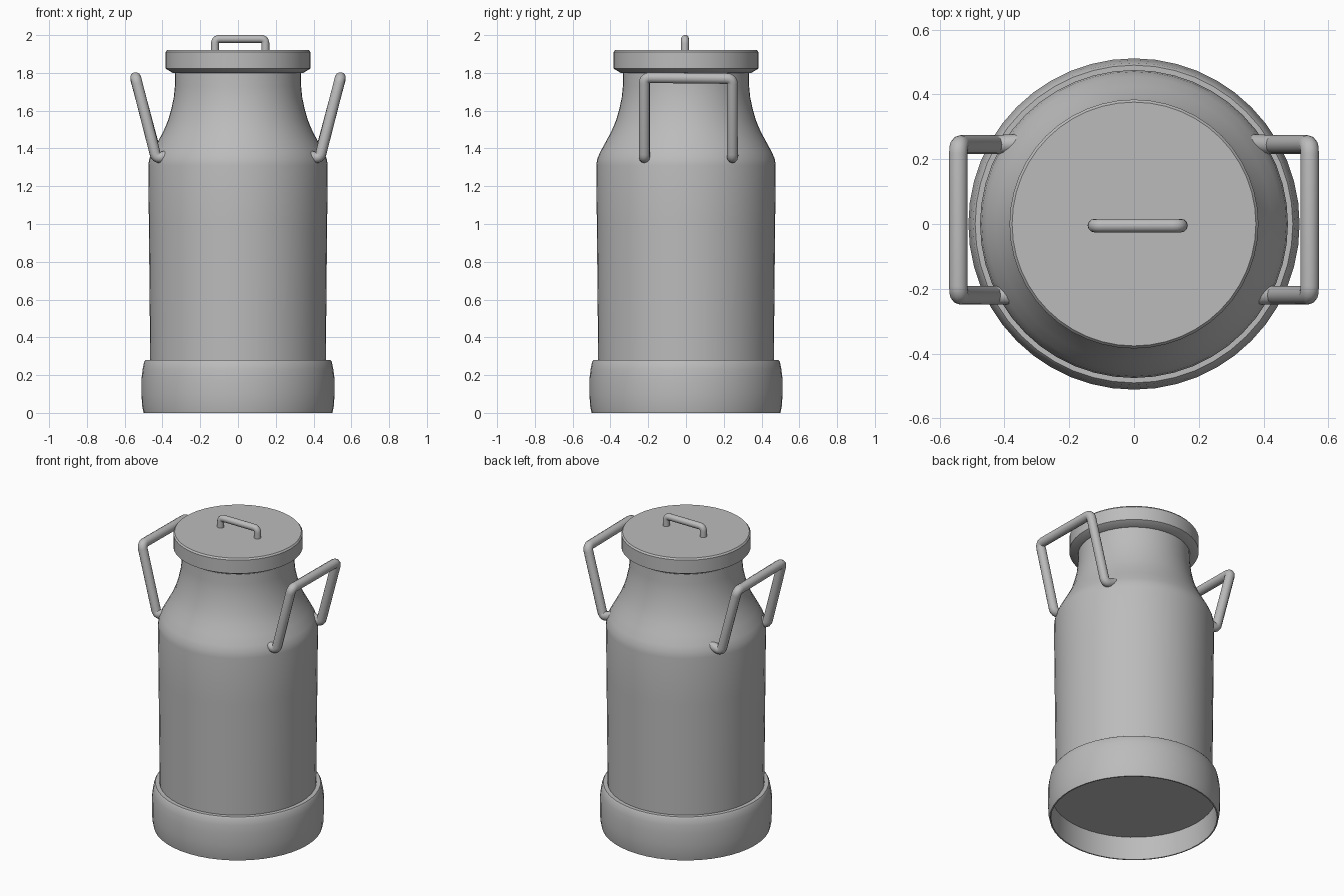
import bpy, bmesh, math
from mathutils import Vector

cube = bpy.data.objects.get("Cube")
if cube:
    bpy.data.objects.remove(cube, do_unlink=True)

metal = bpy.data.materials.new("grey_metal")
metal.use_nodes = True
GREY = (0.5, 0.5, 0.5, 1)
metal.diffuse_color = GREY
metal.node_tree.nodes["Principled BSDF"].inputs["Base Color"].default_value = GREY


def finish(obj, angle=35):
    obj.data.materials.append(metal)
    bpy.ops.object.select_all(action='DESELECT')
    obj.select_set(True)
    bpy.context.view_layer.objects.active = obj
    bpy.ops.object.shade_smooth_by_angle(angle=math.radians(angle))
    return obj


def lathe(name, profile, steps=48):
    """Spin an (r, z) profile around the z axis."""
    bm = bmesh.new()
    verts = [bm.verts.new((r, 0, z)) for r, z in profile]
    edges = [bm.edges.new(pair) for pair in zip(verts, verts[1:])]
    bmesh.ops.spin(bm, geom=verts + edges, cent=(0, 0, 0), axis=(0, 0, 1),
                   angle=math.tau, steps=steps)
    bmesh.ops.remove_doubles(bm, verts=bm.verts, dist=0.0005)
    bmesh.ops.recalc_face_normals(bm, faces=bm.faces)
    mesh = bpy.data.meshes.new(name)
    bm.to_mesh(mesh)
    bm.free()
    obj = bpy.data.objects.new(name, mesh)
    bpy.context.collection.objects.link(obj)
    return finish(obj)


def rounded(points, radius, steps=5):
    """Replace each inner corner of a path by a small curve."""
    pts = [Vector(p) for p in points]
    path = [pts[0]]
    for a, b, c in zip(pts, pts[1:], pts[2:]):
        start = b + (a - b).normalized() * radius
        end = b + (c - b).normalized() * radius
        for i in range(steps + 1):
            t = i / steps
            path.append(start * (1 - t) ** 2 + b * 2 * t * (1 - t) + end * t * t)
    return path + [pts[-1]]


def tube(name, points, thickness, bend):
    path = rounded(points, bend)
    curve = bpy.data.curves.new(name, 'CURVE')
    curve.dimensions = '3D'
    curve.bevel_depth = thickness
    curve.bevel_resolution = 4
    curve.use_fill_caps = True
    spline = curve.splines.new('POLY')
    spline.points.add(len(path) - 1)
    for point, co in zip(spline.points, path):
        point.co = (*co, 1)
    obj = bpy.data.objects.new(name, curve)
    bpy.context.collection.objects.link(obj)
    bpy.ops.object.select_all(action='DESELECT')
    obj.select_set(True)
    bpy.context.view_layer.objects.active = obj
    bpy.ops.object.convert(target='MESH')
    return finish(bpy.context.object, 50)


# Foot ring with the recessed floor
lathe("base_ring", [(0, .15), (.488, .15), (.492, 0), (.50, 0), (.508, .04),
                    (.511, .10), (.511, .18), (.505, .23), (.497, .27),
                    (.49, .28), (.46, .28)])

# Can body, shoulder and neck
lathe("body", [(.465, .27), (.468, .6), (.472, 1.0), (.475, 1.31), (.47, 1.345),
               (.455, 1.38), (.425, 1.435), (.395, 1.49), (.37, 1.55),
               (.353, 1.61), (.34, 1.67), (.334, 1.73), (.332, 1.83)])

# Lid
lathe("lid", [(.32, 1.80), (.345, 1.80), (.384, 1.823), (.384, 1.91),
              (.376, 1.92), (0, 1.92)])

# Small lid handle
tube("lid_handle", [(-.122, -.005, 1.90), (-.122, -.005, 1.98),
                    (.145, -.005, 1.98), (.145, -.005, 1.90)], .021, .025)

# Carrying handles, each bent from one rod
for side, name in ((1, "left_handle"), (-1, "right_handle")):
    tube(name, [(side * .33, .25, 1.375), (side * .428, .245, 1.345),
                (side * .542, .245, 1.77), (side * .542, -.22, 1.775),
                (side * .432, -.22, 1.345), (side * .33, -.22, 1.375)], .029, .03)
